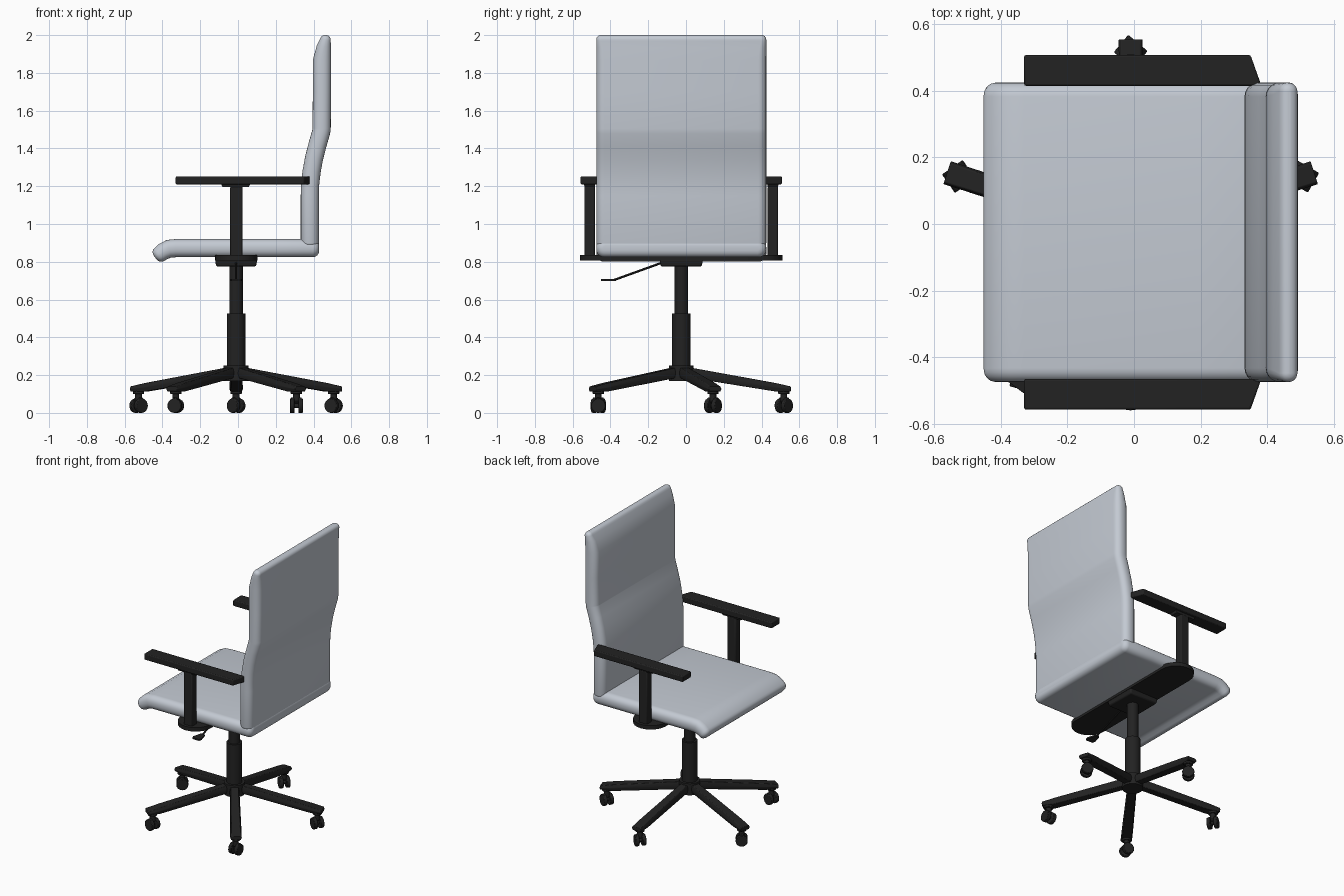
import bpy, bmesh, math
from mathutils import Vector, Matrix

if "Cube" in bpy.data.objects:
    bpy.data.objects.remove(bpy.data.objects["Cube"])

CX, CY = -0.01, -0.025


def material(name, col):
    m = bpy.data.materials.new(name)
    m.diffuse_color = (*col, 1)
    m.use_nodes = True
    m.node_tree.nodes["Principled BSDF"].inputs["Base Color"].default_value = m.diffuse_color
    return m


GREY = material("pale grey upholstery", (0.55, 0.59, 0.65))
BLACK = material("black plastic", (0.016, 0.016, 0.016))


def finish(name, bm, mat, bevel=0, angle=35):
    bmesh.ops.recalc_face_normals(bm, faces=bm.faces)
    me = bpy.data.meshes.new(name)
    bm.to_mesh(me)
    bm.free()
    me.materials.append(mat)
    ob = bpy.data.objects.new(name, me)
    bpy.context.collection.objects.link(ob)
    if bevel:
        b = ob.modifiers.new("bevel", 'BEVEL')
        b.width, b.segments, b.limit_method = bevel, 2, 'ANGLE'
    bpy.ops.object.select_all(action='DESELECT')
    ob.select_set(True)
    bpy.context.view_layer.objects.active = ob
    bpy.ops.object.shade_smooth_by_angle(angle=math.radians(angle))
    return ob


def prism(name, outline, z0, z1, bevel=0, shrink=1.0):
    """Extrude an xy outline from z0 to z1; shrink scales the bottom."""
    bm = bmesh.new()
    c = sum((Vector(p) for p in outline), Vector((0, 0))) / len(outline)
    lo = [bm.verts.new((*(c + (Vector(p) - c) * shrink), z0)) for p in outline]
    hi = [bm.verts.new((*p, z1)) for p in outline]
    bm.faces.new(lo)
    bm.faces.new(hi)
    for i in range(len(lo)):
        j = (i + 1) % len(lo)
        bm.faces.new((lo[i], lo[j], hi[j], hi[i]))
    return finish(name, bm, BLACK, bevel)


def rod(bm, a, b, r, n=24):
    a, b = Vector(a), Vector(b)
    rot = (b - a).to_track_quat('Z', 'Y').to_matrix().to_4x4()
    bmesh.ops.create_cone(bm, cap_ends=True, segments=n, radius1=r, radius2=r,
                          depth=(b - a).length,
                          matrix=Matrix.Translation((a + b) / 2) @ rot)


def cushion(name, path, r0, r1, half=0.45, corner=0.042):
    """Sweep a rounded rectangle along (x, z, half thickness), ends rounded."""
    P = [Vector((p[0], p[1])) for p in path]
    T = [p[2] for p in path]
    n = len(P)
    tan = [(P[min(i + 1, n - 1)] - P[max(i - 1, 0)]).normalized() for i in range(n)]
    steps = [math.radians(a) for a in (0, 22, 45, 67, 90)]

    def end(i, r, s):
        return [(P[i] - tan[i] * s * r * (1 - math.sin(a)), tan[i], T[i], r * (1 - math.cos(a)))
                for a in steps]
    secs = end(0, r0, -1)[::-1]
    secs += [(P[i], tan[i], T[i], 0) for i in range(1, n - 1)] + end(n - 1, r1, 1)
    bm = bmesh.new()
    rings = []
    for p, t, th, ins in secs:
        nx, nz = -t.y, t.x
        h, w = th - ins, half - ins
        c = min(corner, h * 0.95)
        ring = []
        for k, (sy, sn) in enumerate(((1, 1), (-1, 1), (-1, -1), (1, -1))):
            for s in range(6):
                a = math.radians(k * 90 + s * 18)
                v = sn * (h - c) + c * math.sin(a)
                ring.append(bm.verts.new((p.x + nx * v, CY + sy * (w - c) + c * math.cos(a),
                                          p.y + nz * v)))
        rings.append(ring)
    for A, B in zip(rings, rings[1:]):
        for i in range(len(A)):
            j = (i + 1) % len(A)
            bm.faces.new((A[i], A[j], B[j], B[i]))
    bm.faces.new(rings[0])
    bm.faces.new(rings[-1])
    return finish(name, bm, GREY, angle=40)


# Upholstery
cushion("seat", [(0.43, 0.872, 0.048), (0.2, 0.872, 0.048), (-0.33, 0.872, 0.048),
                 (-0.365, 0.869, 0.048), (-0.395, 0.855, 0.046), (-0.438, 0.822, 0.043)],
        0.035, 0.03)
cushion("backrest", [(0.38, 0.88, 0.048), (0.38, 1.15, 0.048), (0.382, 1.21, 0.048),
                     (0.39, 1.28, 0.048), (0.403, 1.35, 0.048), (0.421, 1.42, 0.048),
                     (0.441, 1.49, 0.048), (0.443, 1.505, 0.048), (0.444, 1.7, 0.048),
                     (0.445, 1.87, 0.048), (0.455, 1.94, 0.038), (0.469, 2.0, 0.028)],
        0.02, 0.025)

# Armrests with posts and pads
for side, label in ((1, "back"), (-1, "front")):
    def y(d):
        return CY + side * d
    prism(label + "_armrest", [(-0.33, y(0.44)), (0.383, y(0.44)), (0.35, y(0.533)),
                               (-0.33, y(0.533))], 1.21, 1.252, 0.006)
    prism(label + "_armrest_mount", [(-0.09, y(0.455)), (0.065, y(0.455)),
                                     (0.065, y(0.515)), (-0.09, y(0.515))], 1.195, 1.212, 0, 0.9)
    prism(label + "_arm_post", [(-0.042, y(0.457)), (0.024, y(0.457)),
                                (0.024, y(0.513)), (-0.042, y(0.513))], 0.82, 1.2, 0.008)

# Crossbar with round ends, and the tilt mechanism
bar = []
for s in (1, -1):
    for k in range(13):
        a = math.radians(k * 15)
        bar.append((CX + s * 0.112 * math.cos(a), CY + s * (0.423 + 0.112 * math.sin(a))))
prism("arm_crossbar", bar, 0.808, 0.835)
prism("tilt_mechanism", [(-0.122, -0.14), (0.102, -0.14), (0.102, 0.09), (-0.122, 0.09)],
      0.775, 0.812, 0.008, 0.94)

# Height lever
bm = bmesh.new()
rod(bm, (CX, -0.1, 0.805), (CX, -0.38, 0.704), 0.006, 10)
finish("lever_rod", bm, BLACK)
prism("lever_paddle", [(-0.035, -0.45), (0.015, -0.45), (0.022, -0.43), (0.005, -0.37),
                       (-0.025, -0.37), (-0.042, -0.43)], 0.699, 0.709)

# Gas column and hub
bm = bmesh.new()
for z0, z1, r in ((0.17, 0.25, 0.066), (0.2, 0.525, 0.049), (0.5, 0.78, 0.036)):
    rod(bm, (CX, CY, z0), (CX, CY, z1), r, 32)
finish("gas_column", bm, BLACK)

# Five legs with twin-wheel casters; each caster has its own swivel
for i, swivel in enumerate((50, 125, 75, 0, 60)):
    a = math.radians(90 + 72 * i)
    d = Vector((math.cos(a), math.sin(a), 0))
    s = Vector((-d.y, d.x, 0))
    o = Vector((CX, CY, 0))
    bm = bmesh.new()
    rings = []
    for r, w, z0, z1 in ((0.02, 0.03, 0.19, 0.245), (0.5, 0.036, 0.113, 0.158),
                         (0.58, 0.037, 0.113, 0.14)):
        rings.append([bm.verts.new(o + d * r + s * u * w + Vector((0, 0, z)))
                      for u, z in ((-0.8, z0), (0.8, z0), (1, (z0 + z1) / 2),
                                   (0.8, z1), (-0.8, z1), (-1, (z0 + z1) / 2))])
    for A, B in zip(rings, rings[1:]):
        for k in range(6):
            j = (k + 1) % 6
            bm.faces.new((A[k], A[j], B[j], B[k]))
    bm.faces.new(rings[0])
    bm.faces.new(rings[-1])
    finish(f"leg_{i + 1}", bm, BLACK, 0.003)

    c = o + d * 0.543
    sw = math.radians(swivel)
    ax = Vector((math.cos(sw), math.sin(sw), 0))
    up = Vector((0, 0, 1))
    bm = bmesh.new()
    rod(bm, c + up * 0.06, c + up * 0.125, 0.018, 16)
    rod(bm, c + up * 0.1, c + up * 0.118, 0.03, 16)
    rod(bm, c + up * 0.066 - ax * 0.028, c + up * 0.066 + ax * 0.028, 0.016, 16)
    rod(bm, c + up * 0.038 - ax * 0.02, c + up * 0.038 + ax * 0.02, 0.012, 12)
    for k in (-1, 1):
        rod(bm, c + up * 0.038 + ax * k * 0.01, c + up * 0.038 + ax * k * 0.034, 0.038, 24)
    finish(f"caster_{i + 1}", bm, BLACK, 0.004)
